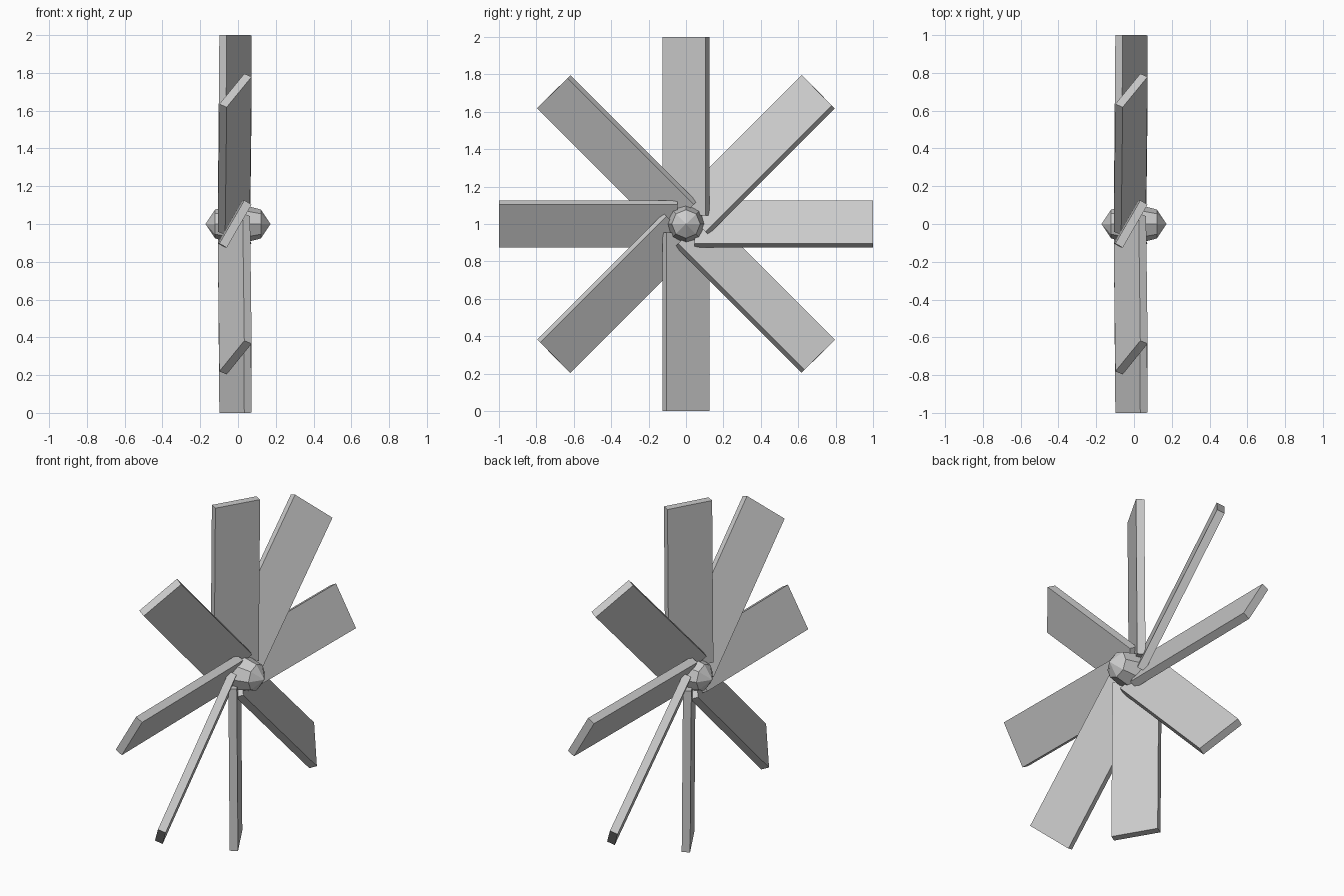
import bpy, bmesh, math
from mathutils import Matrix

if "Cube" in bpy.data.objects:
    bpy.data.objects.remove(bpy.data.objects["Cube"], do_unlink=True)

BLADES = 8
ROOT, TIP = 0.045, 1.0
WIDTH, THICK = 0.264, 0.045
PITCH, LEAN = math.radians(30), math.radians(0.5)

grey = bpy.data.materials.new("plain grey")
grey.use_nodes = True
colour = (0.6, 0.6, 0.6, 1)
grey.diffuse_color = colour
grey.node_tree.nodes["Principled BSDF"].inputs["Base Color"].default_value = colour


def add_object(name, bm):
    bmesh.ops.recalc_face_normals(bm, faces=bm.faces)
    mesh = bpy.data.meshes.new(name)
    bm.to_mesh(mesh)
    bm.free()
    mesh.materials.append(grey)
    obj = bpy.data.objects.new(name, mesh)
    bpy.context.collection.objects.link(obj)
    obj.location.z = 1
    return obj


# Pitched flat blades radiating around the x axis
for i in range(BLADES):
    bm = bmesh.new()
    place = (Matrix.Rotation(i * math.tau / BLADES, 4, 'X')
             @ Matrix.Translation((-0.022, 0, 0))
             @ Matrix.Rotation(LEAN, 4, 'Y')
             @ Matrix.Translation((0, 0, (ROOT + TIP) / 2))
             @ Matrix.Rotation(-PITCH, 4, 'Z')
             @ Matrix.Diagonal((THICK, WIDTH, TIP - ROOT, 1)))
    bmesh.ops.create_cube(bm, size=1, matrix=place)
    add_object(f"blade_{i + 1}", bm)

# Faceted hub stretched along the axle
bm = bmesh.new()
bmesh.ops.create_uvsphere(
    bm, u_segments=8, v_segments=4, radius=1,
    matrix=Matrix.Rotation(math.pi / 2, 4, 'Y') @ Matrix.Diagonal((0.108, 0.108, 0.172, 1)))
add_object("hub", bm)
